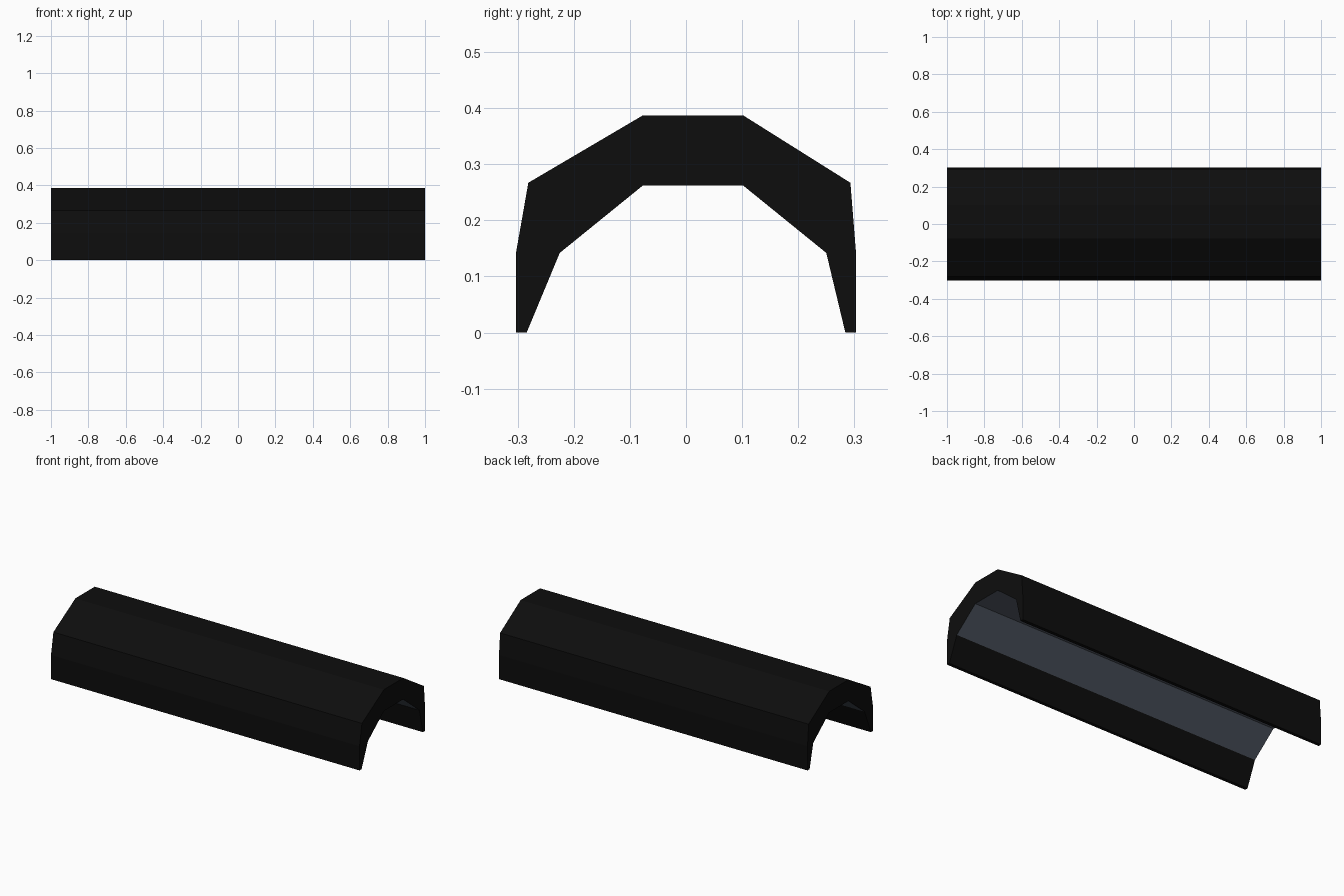
import bpy, bmesh
from mathutils import Vector

if "Cube" in bpy.data.objects:
    bpy.data.objects.remove(bpy.data.objects["Cube"])

def material(name, rgb):
    m = bpy.data.materials.new(name)
    m.diffuse_color = (*rgb, 1)
    m.use_nodes = True
    m.node_tree.nodes["Principled BSDF"].inputs["Base Color"].default_value = m.diffuse_color
    return m

black = material("black", (0.004, 0.004, 0.004))
slate = material("slate grey", (0.09, 0.107, 0.138))

# Arch cross-section (y, z): outer outline, then inner outline back
outer = [(-0.303, 0), (-0.303, 0.142), (-0.281, 0.267), (-0.077, 0.387),
         (0.102, 0.387), (0.293, 0.267), (0.303, 0.142), (0.303, 0)]
inner = [(0.284, 0), (0.25, 0.142), (0.102, 0.262),
         (-0.077, 0.262), (-0.225, 0.142), (-0.284, 0)]

# Sweep the section along x
bm = bmesh.new()
section = bm.faces.new([bm.verts.new((-1, y, z)) for y, z in outer + inner])
result = bmesh.ops.extrude_face_region(bm, geom=[section], use_keep_orig=True)
moved = [g for g in result["geom"] if isinstance(g, bmesh.types.BMVert)]
bmesh.ops.translate(bm, verts=moved, vec=Vector((2, 0, 0)))
bmesh.ops.recalc_face_normals(bm, faces=bm.faces)

# Grey lining on the raised underside faces
for f in bm.faces:
    f.normal_update()
    if f.normal.z < -0.5 and f.calc_center_median().z > 0.1:
        f.material_index = 1

mesh = bpy.data.meshes.new("arched_cover")
bm.to_mesh(mesh)
bm.free()
mesh.materials.append(black)
mesh.materials.append(slate)
cover = bpy.data.objects.new("arched_cover", mesh)
bpy.context.collection.objects.link(cover)
